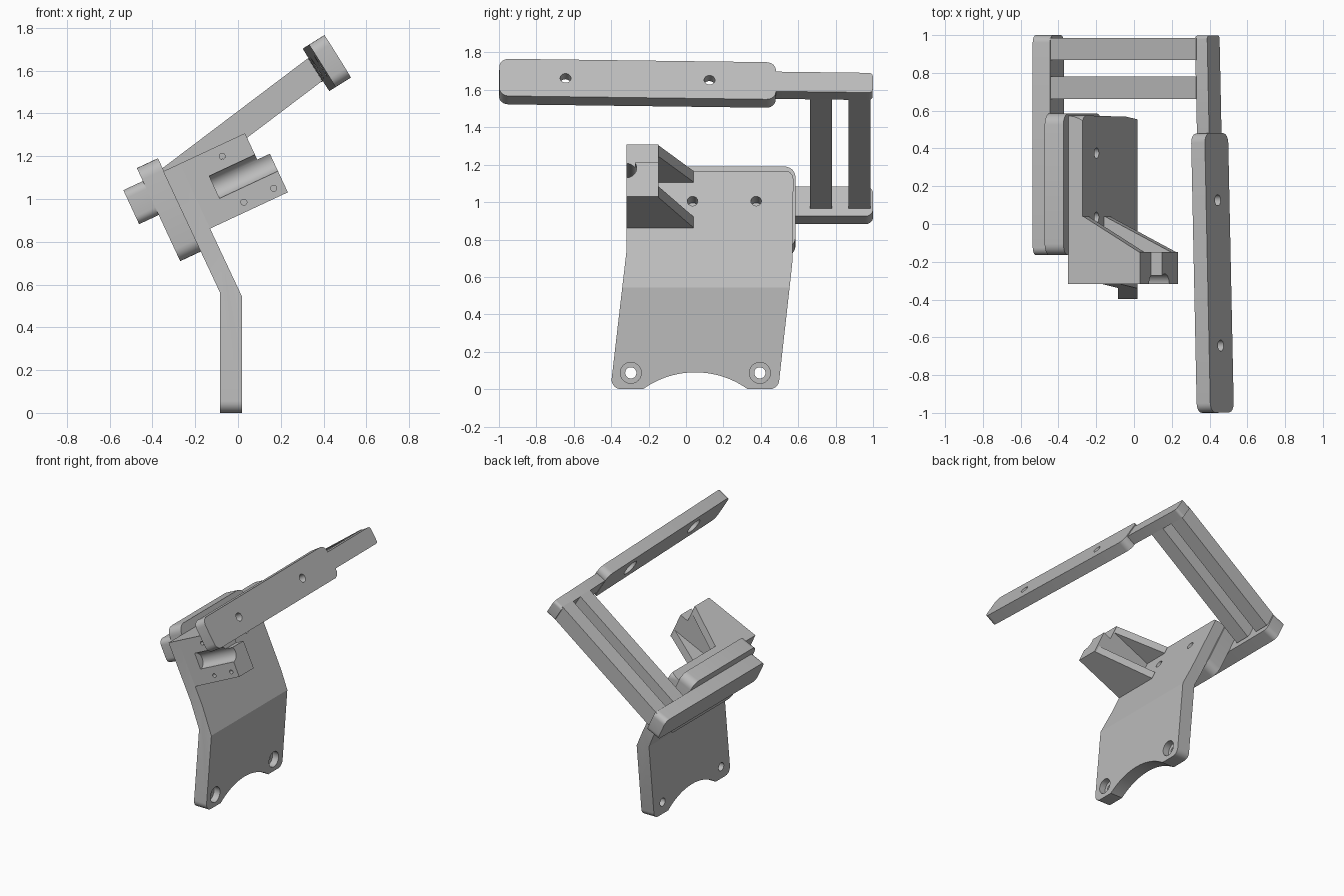
import bpy, bmesh, math
from mathutils import Matrix, Vector

cube = bpy.data.objects.get("Cube")
if cube:
    bpy.data.objects.remove(cube, do_unlink=True)

grey = bpy.data.materials.new("grey_plastic")
grey.use_nodes = True
grey.diffuse_color = (0.5, 0.5, 0.5, 1)
grey.node_tree.nodes["Principled BSDF"].inputs["Base Color"].default_value = (0.5, 0.5, 0.5, 1)

# Frames: upright, tilted with the upper plate, and along the arm rest
UPRIGHT = Matrix.Identity(4)
TILT = Matrix.Rotation(math.radians(-25), 4, 'Y')
RAIL = (Matrix.Translation((0.41, 0, 1.632))
        @ Matrix.Rotation(math.radians(-32), 4, 'Y')
        @ Matrix.Rotation(math.radians(1.4), 4, 'Z'))


def rounded(points, steps=6):
    """Outline from (a, b) or (a, b, radius) corners."""
    out = []
    count = len(points)
    for i, p in enumerate(points):
        here = Vector(p[:2])
        radius = p[2] if len(p) > 2 else 0
        if not radius:
            out.append(here)
            continue
        d1 = (Vector(points[i - 1][:2]) - here).normalized()
        d2 = (Vector(points[(i + 1) % count][:2]) - here).normalized()
        half = d1.angle(d2) / 2
        centre = here + (d1 + d2).normalized() * radius / math.sin(half)
        start = here + d1 * radius / math.tan(half) - centre
        end = here + d2 * radius / math.tan(half) - centre
        turn = start.angle_signed(end)
        for k in range(steps + 1):
            out.append(centre + Matrix.Rotation(-turn * k / steps, 2) @ start)
    return out


def box(a0, a1, b0, b1, r=0):
    return [(a0, b0, r), (a1, b0, r), (a1, b1, r), (a0, b1, r)]


def circle(a, b, r, n=32):
    return [(a + r * math.cos(math.tau * k / n), b + r * math.sin(math.tau * k / n)) for k in range(n)]


def prism(name, points, axis, lo, hi, frame=UPRIGHT):
    """Extrude an outline along one axis of a frame."""
    place = {'x': lambda a, b, t: (t, a, b),
             'y': lambda a, b, t: (a, t, b),
             'z': lambda a, b, t: (a, b, t)}[axis]
    bm = bmesh.new()
    outline = rounded(points)
    low = [bm.verts.new(place(p[0], p[1], lo)) for p in outline]
    high = [bm.verts.new(place(p[0], p[1], hi)) for p in outline]
    bm.faces.new(low)
    bm.faces.new(high[::-1])
    for i in range(len(low)):
        j = (i + 1) % len(low)
        bm.faces.new((low[i], high[i], high[j], low[j]))
    bm.transform(frame)
    bmesh.ops.recalc_face_normals(bm, faces=bm.faces)
    mesh = bpy.data.meshes.new(name)
    bm.to_mesh(mesh)
    bm.free()
    mesh.materials.append(grey)
    obj = bpy.data.objects.new(name, mesh)
    bpy.context.collection.objects.link(obj)
    return obj


def combine(target, tool, operation='DIFFERENCE'):
    tool.hide_render = True
    mod = target.modifiers.new("cut", 'BOOLEAN')
    mod.object, mod.operation, mod.solver = tool, operation, 'EXACT'
    bpy.context.view_layer.objects.active = target
    bpy.ops.object.modifier_apply(modifier=mod.name)
    bpy.data.objects.remove(tool, do_unlink=True)


def tilted(u, v):
    p = TILT @ Vector((u, 0, v))
    return (p.x, p.z)


# Bent main plate: bent section limited by the side outline
main_plate = prism("main_plate", [(-0.084, 0), (0.019, 0), (0.019, 0.543), tilted(0.245, 1.171),
                                  tilted(0.16, 1.171), (-0.084, 0.562)], 'y', -0.6, 0.8)
side = prism("side_outline", [(-0.404, 0, 0.05), (-0.2, -0.0), (-0.2, -0.002), (0.3, -0.002), (0.3, 0),
                              (0.493, 0, 0.05), (0.568, 0.67), (0.575, 1.17, 0.05),
                              (-0.318, 1.17), (-0.318, 0.74)], 'x', -1, 1)
combine(main_plate, side, 'INTERSECT')
combine(main_plate, prism("arch", circle(0.05, -0.39, 0.48, 96), 'x', -1, 1))
for y in (-0.295, 0.395):
    combine(main_plate, prism("bolt_hole", circle(y, 0.087, 0.03), 'x', -0.2, 0.2))
    combine(main_plate, prism("bolt_recess", circle(y, 0.087, 0.056), 'x', -0.03, 0.2))
for y in (0.035, 0.375):
    combine(main_plate, prism("screw_hole", circle(y, 0.995, 0.028), 'x', 0.1, 0.4, TILT))

# Mount plate and rear bar stacked behind the main plate
mount_plate = prism("mount_plate", box(-0.165, 0.585, 0.757, 1.237, 0.06), 'x', 0.055, 0.164, TILT)
rear_bar = prism("rear_bar", box(-0.165, 1.0, 0.995, 1.17, 0.04), 'x', -0.046, 0.055, TILT)

# Clamp block with stepped end, round groove and screw holes
clamp = prism("clamp_block", [(0.235, 0.836), (0.647, 0.836), (0.647, 1.035), (0.582, 1.035),
                              (0.582, 1.171), (0.235, 1.171)], 'y', -0.318, -0.148, TILT)
combine(clamp, prism("groove", circle(-0.322, 1.003, 0.058), 'x', 0.346, 0.8, TILT))
for u, v in ((0.44, 1.118), (0.441, 0.881), (0.595, 0.881)):
    combine(clamp, prism("clamp_hole", circle(u, v, 0.014, 20), 'y', -0.5, 0.1, TILT))

# Two triangular ribs bracing the clamp
for name, v, reach in (("upper_rib", 0.836 + 0.27, 0.575), ("lower_rib", 0.836, 0.635)):
    prism(name, [(0.235, -0.16), (reach, -0.16), (reach, -0.148), (0.25, 0.04), (0.235, 0.04)],
          'z', v, v + 0.065, TILT)

# Pair of sloping struts
start, end = Vector((-0.42, 1.015)), Vector((0.366, 1.609))
side_step = (end - start).normalized().orthogonal() * 0.0625
strut = [start + side_step, end + side_step, end - side_step, start - side_step]
for name, y in (("inner_strut", 0.662), ("outer_strut", 0.868)):
    prism(name, [tuple(p) for p in strut], 'y', y, y + 0.118)

# Upper rail: narrow neck and wide pad with recessed holes
prism("rail_neck", box(0.4, 0.998, -0.062, 0.062, 0.02), 'x', -0.04, 0.036, RAIL)
pad = prism("rail_pad", box(-0.999, 0.48, -0.117, 0.117, 0.05), 'x', -0.0425, 0.0425, RAIL)
for y in (-0.645, 0.125):
    combine(pad, prism("pad_hole", circle(y, 0, 0.029), 'x', -0.2, 0.2, RAIL))
    combine(pad, prism("pad_recess", circle(y, 0, 0.06), 'x', -0.2, -0.015, RAIL))

# Smooth the rounded corners while keeping edges sharp
for obj in bpy.context.collection.objects:
    obj.select_set(obj.type == 'MESH' and grey.name in obj.data.materials)
bpy.context.view_layer.objects.active = main_plate
bpy.ops.object.shade_smooth_by_angle(angle=math.radians(20))
